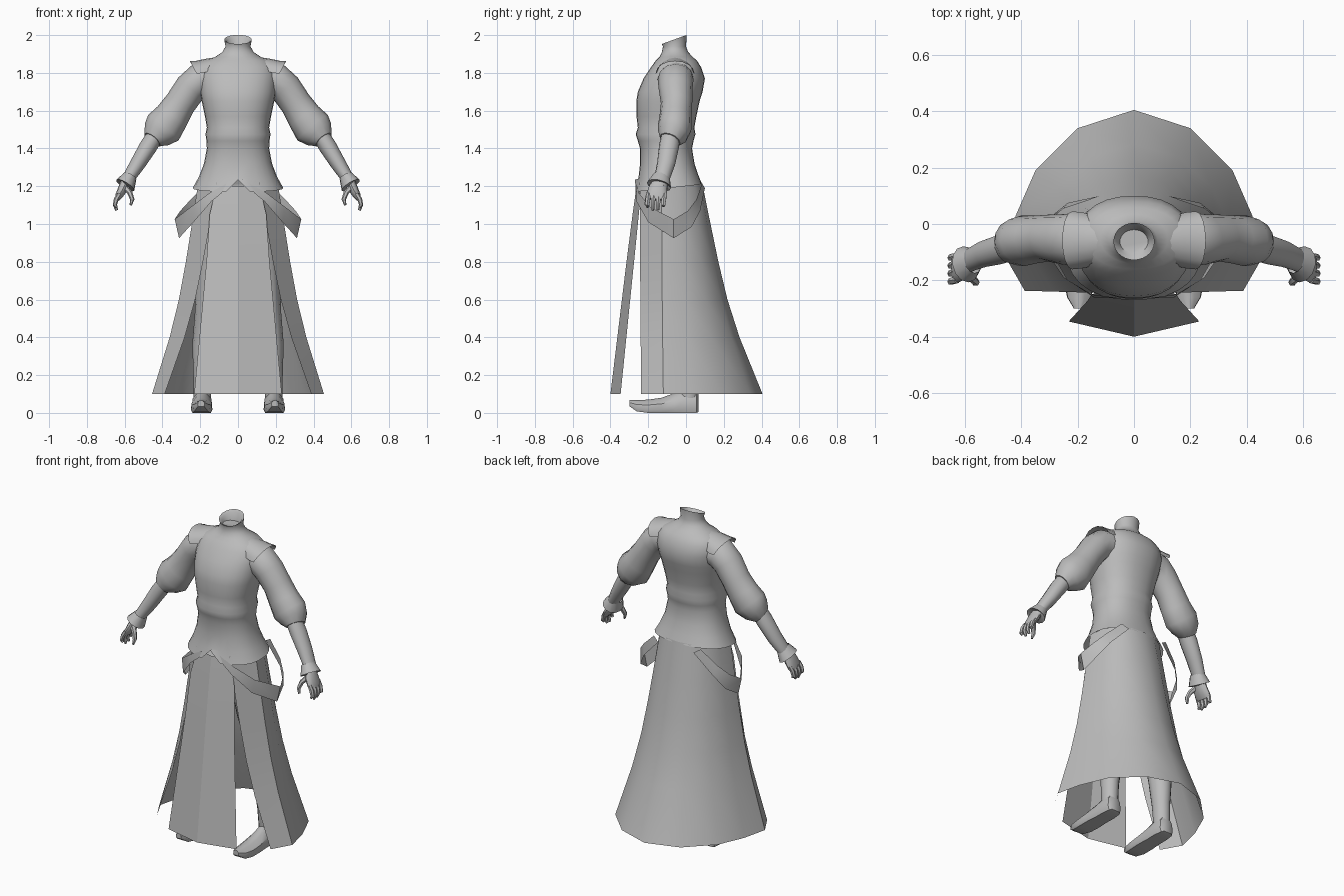
import bpy, bmesh, math
from mathutils import Vector

cloth = bpy.data.materials.new("plain_grey")
cloth.diffuse_color = (0.5, 0.5, 0.5, 1)


def loft(name, rows, closed=True, caps=(False, False), mirror=False, angle=40):
    """Skin a list of equally long point rows into one mesh object."""
    bm = bmesh.new()
    vr = [[bm.verts.new(p) for p in row] for row in rows]
    n = len(rows[0])
    for a, b in zip(vr, vr[1:]):
        for i in range(n if closed else n - 1):
            j = (i + 1) % n
            bm.faces.new((a[i], a[j], b[j], b[i]))
    if caps[0]:
        bm.faces.new(vr[0][::-1])
    if caps[1]:
        bm.faces.new(vr[-1])
    bmesh.ops.recalc_face_normals(bm, faces=bm.faces)
    me = bpy.data.meshes.new(name)
    bm.to_mesh(me)
    bm.free()
    ob = bpy.data.objects.new(name, me)
    bpy.context.collection.objects.link(ob)
    me.materials.append(cloth)
    if mirror:
        ob.modifiers.new("mirror", 'MIRROR').use_mirror_merge = False
    bpy.ops.object.select_all(action='DESELECT')
    ob.select_set(True)
    bpy.context.view_layer.objects.active = ob
    bpy.ops.object.shade_smooth_by_angle(angle=math.radians(angle))
    return ob


def tube(name, path, n=12, mirror=True, caps=(True, True)):
    """Limb along (x, y, z, thickness across, thickness in y)."""
    pts = [Vector(p[:3]) for p in path]
    rows = []
    for i, p in enumerate(path):
        t = (pts[min(i + 1, len(pts) - 1)] - pts[max(i - 1, 0)]).normalized()
        u = t.cross(Vector((0, 1, 0))).normalized()
        w = u.cross(t)
        rows.append([pts[i] + u * p[3] * math.cos(a) + w * p[4] * math.sin(a)
                     for a in (2 * math.pi * k / n for k in range(n))])
    return loft(name, rows, caps=caps, mirror=mirror)


# Tunic: z, half width, front y, back y, forward tilt of the ring
N = 28
body = [(1.19, .24, -.27, .085, .02), (1.25, .207, -.252, .065, .01),
        (1.32, .18, -.243, .045, 0), (1.40, .165, -.243, .032, 0),
        (1.44, .167, -.255, .04, 0), (1.475, .172, -.266, .05, 0),
        (1.51, .165, -.255, .044, 0), (1.57, .175, -.262, .055, 0),
        (1.65, .192, -.263, .072, 0), (1.70, .20, -.255, .088, 0),
        (1.77, .205, -.225, .1, 0), (1.83, .20, -.185, .08, 0),
        (1.865, .165, -.16, .058, 0), (1.885, .12, -.14, .035, 0),
        (1.91, .083, -.128, .012, 0), (1.94, .066, -.122, .0, .0),
        (1.977, .073, -.128, .004, .024), (1.968, .06, -.115, -.008, .02),
        (1.94, .05, -.105, -.02, 0)]
rows = []
for z, w, f, b, tilt in body:
    e = 0.88 if z < 1.88 else 1
    ring = []
    for k in range(N):
        a = 2 * math.pi * k / N
        s, c = math.sin(a), -math.cos(a)
        s, c = (math.copysign(abs(v) ** e, v) for v in (s, c))
        ring.append(Vector((w * s, (f + b) / 2 + c * (b - f) / 2, z + tilt * c)))
    rows.append(ring)
rows[0][0].z = 1.235            # small slit in the front hem
loft("tunic", rows, caps=(False, True), angle=50)

# Sleeves, forearms and flared glove cuffs
tube("sleeve", [(.13, -.05, 1.775, .085, .09), (.20, -.055, 1.765, .09, .095),
                (.25, -.055, 1.72, .086, .09), (.305, -.05, 1.64, .083, .083),
                (.35, -.055, 1.57, .092, .085), (.395, -.06, 1.51, .105, .09),
                (.43, -.07, 1.475, .085, .08), (.455, -.085, 1.445, .052, .058)])
tube("forearm", [(.43, -.08, 1.48, .045, .05), (.475, -.09, 1.41, .047, .053),
                 (.53, -.105, 1.32, .041, .048), (.575, -.125, 1.25, .034, .042),
                 (.60, -.14, 1.20, .03, .04)])
tube("glove_cuff", [(.57, -.13, 1.255, .036, .045), (.597, -.143, 1.205, .056, .066),
                    (.597, -.143, 1.21, .03, .04)], caps=(False, False))
tube("palm", [(.593, -.14, 1.22, .028, .04), (.61, -.15, 1.185, .026, .05),
              (.63, -.155, 1.15, .02, .055), (.64, -.157, 1.13, .012, .05)])
# Fingers and thumb
for i, tip in enumerate((1.09, 1.072, 1.075, 1.095)):
    y = -.198 + .028 * i
    tube("finger", [(.628, y, 1.16, .012, .013), (.645, y - .004, 1.13, .013, .0135),
                    (.652, y - .006, 1.10, .011, .012), (.642, y - .006, tip, .007, .008)], n=6)
tube("thumb", [(.598, -.17, 1.195, .016, .02), (.572, -.195, 1.165, .014, .015),
               (.56, -.207, 1.13, .012, .013), (.568, -.212, 1.10, .006, .008)], n=6)

# Shoulder cap: open arch with a sharp outer rim
arch = []
for x, top, drop, ry in ((.10, 1.885, .05, .07), (.17, 1.875, .06, .088),
                         (.222, 1.864, .065, .1), (.255, 1.862, .065, .103)):
    arch.append([(x - .035 * (1 - math.sin(a)), -.058 - ry * math.cos(a),
                  top - drop * (1 - math.sin(a)))
                 for a in (math.pi * k / 8 for k in range(9))])
loft("shoulder_cap", arch, closed=False, mirror=True)

# Long skirt, open at the front
waist = [(0, .085), (.08, .075), (.15, .04), (.20, -.04), (.21, -.13), (.11, -.245)]
hem = [(0, .405), (.2, .34), (.35, .19), (.42, .03), (.455, -.12), (.388, -.237)]
waist += [(-x, y) for x, y in waist[:0:-1]]
hem += [(-x, y) for x, y in hem[:0:-1]]
order = list(range(5, -1, -1)) + list(range(10, 5, -1))
rows = []
for z, t in ((1.22, 0), (1.0, .14), (.8, .27), (.6, .42), (.4, .62), (.1, 1)):
    rows.append([(waist[i][0] + (hem[i][0] - waist[i][0]) * t,
                  waist[i][1] + (hem[i][1] - waist[i][1]) * t, z) for i in order])
loft("skirt", rows, closed=False)

# Front panel with a central crease
rows = [[(-x, ys, z), (0, ym, z), (x, ys, z)] for z, x, ys, ym in
        ((1.2, .115, -.235, -.262), (1.05, .15, -.25, -.283),
         (.8, .167, -.275, -.315), (.1, .232, -.346, -.4))]
loft("front_panel", rows, closed=False, angle=15)

# Drooping hip straps
top = [(.06, -.262, 1.215), (.15, -.25, 1.165), (.25, -.19, 1.09), (.335, -.065, 1.025),
       (.305, .01, 1.07), (.25, .055, 1.13), (.16, .085, 1.215)]
low = [(.085, -.262, 1.165), (.14, -.262, 1.12), (.235, -.20, 1.01), (.312, -.065, .925),
       (.29, .03, .985), (.235, .075, 1.07), (.12, .10, 1.19)]
loft("hip_strap", [top, low], closed=False, mirror=True, angle=30)

# Legs and boots
tube("leg", [(.19, .015, .07, .046, .05), (.187, .012, .2, .05, .056),
             (.178, .015, .36, .064, .072), (.165, -.02, .55, .062, .066),
             (.14, -.06, .8, .085, .09), (.11, -.085, 1.12, .1, .12)])
boot = [(.066, .03, .005, .08), (.055, .045, 0, .12), (0, .053, 0, .125),
        (-.06, .052, .0, .105), (-.13, .057, 0, .08), (-.2, .055, 0, .07),
        (-.26, .043, .008, .068), (-.30, .018, .035, .068)]
rows = []
for y, w, z0, z1 in boot:
    rows.append([(.19 - .06 * min(y, 0) * .3 + w * s * math.sqrt(1 - max(h, 0) * .55), y,
                  z0 + (z1 - z0) * (h + 1) / 2)
                 for s, h in ((-.85, -1), (-1, -.6), (-1, .2), (-.6, .8), (0, 1),
                              (.6, .8), (1, .2), (1, -.6), (.85, -1))])
loft("boot", rows, caps=(True, True), mirror=True)
